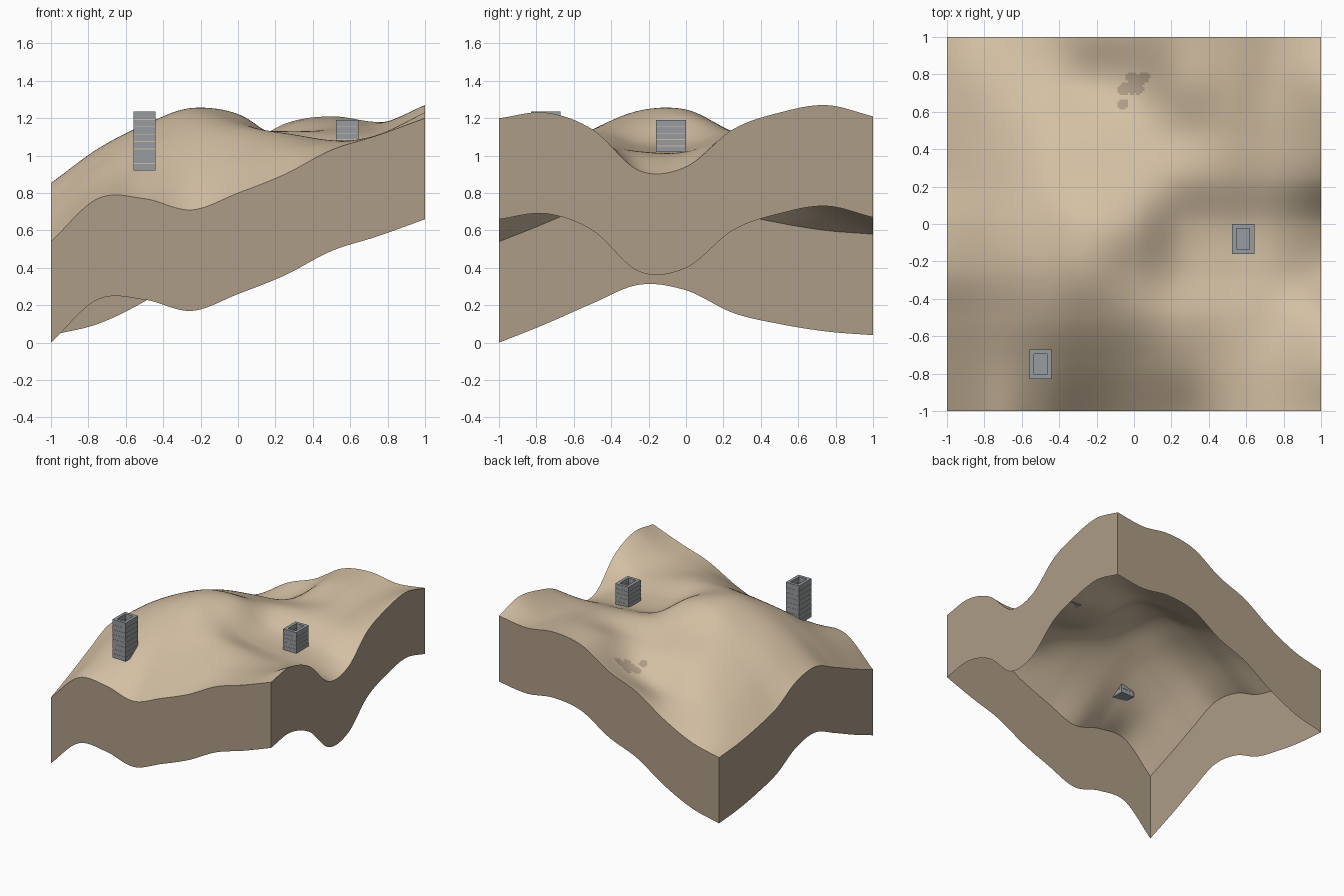
import bpy, bmesh
from mathutils import Vector

cube = bpy.data.objects.get("Cube")
if cube:
    bpy.data.objects.remove(cube, do_unlink=True)


def material(name, rgb):
    mat = bpy.data.materials.new(name)
    mat.use_nodes = True
    mat.diffuse_color = (*rgb, 1)
    mat.node_tree.nodes["Principled BSDF"].inputs["Base Color"].default_value = (*rgb, 1)
    return mat


sand = material("sand", (0.65, 0.52, 0.365))
earth = material("earth", (0.42, 0.335, 0.24))
stone = material("grey stone", (0.31, 0.335, 0.35))


def finish(bm, name, materials):
    mesh = bpy.data.meshes.new(name)
    bm.to_mesh(mesh)
    bm.free()
    obj = bpy.data.objects.new(name, mesh)
    bpy.context.collection.objects.link(obj)
    for mat in materials:
        mesh.materials.append(mat)
    return obj


# Coarse heights in hundredths: rows run front to back, columns left to right on x
HEIGHTS = [[float(h) for h in row.split()] for row in (
    "54 77 77 71 80 90 103 111 120",
    "64 85 93 94 99 105 107 111 123",
    "75 95 108 113 114 112 108 107 114",
    "85 103 116 124 119 107 103 101 92",
    "82 102 115 124 122 107 103 101 94",
    "70 93 108 112 113 113 112 111 114",
    "64 84 98 102 104 110 115 115 123",
    "60 75 84 87 96 115 119 117 127",
    "58 64 76 92 102 117 121 118 121")]


def spline(values, t):
    """Smooth interpolation through evenly spaced values, t from 0 to 1."""
    padded = [2 * values[0] - values[1], *values, 2 * values[-1] - values[-2]]
    pos = t * (len(values) - 1)
    i = min(int(pos), len(values) - 2)
    u = pos - i
    a, b, c, d = padded[i:i + 4]
    return b + u / 2 * (c - a + u * (2 * a - 5 * b + 4 * c - d + u * (3 * (b - c) + d - a)))


def ground(x, y):
    column = [spline(row, (x + 1) / 2) for row in HEIGHTS]
    return spline(column, (y + 1) / 2) / 100


# Terrain surface, with a small patch of bare earth near the back
N = 180
bm = bmesh.new()
bmesh.ops.create_grid(bm, x_segments=N, y_segments=N, size=1)
for v in bm.verts:
    v.co.z = ground(v.co.x, v.co.y)
patches = [((-0.055, 0.72), 0.033), ((-0.015, 0.73), 0.037), ((-0.01, 0.78), 0.033),
           ((0.02, 0.725), 0.033), ((0.03, 0.765), 0.025), ((0.055, 0.785), 0.03),
           ((-0.058, 0.64), 0.03)]
for f in bm.faces:
    f.smooth = True
    centre = f.calc_center_median().to_2d()
    if any((centre - Vector(p)).length < r for p, r in patches):
        f.material_index = 1
finish(bm, "terrain_surface", [sand, earth])

# Skirt: four walls that follow the terrain edge, open underneath
DROP = 0.54
bm = bmesh.new()
corners = [Vector(c) for c in ((-1, -1), (1, -1), (1, 1), (-1, 1))]
for k, start in enumerate(corners):
    end = corners[(k + 1) % 4]
    previous = None
    for i in range(N + 1):
        p = start.lerp(end, i / N)
        z = ground(p.x, p.y)
        pair = [bm.verts.new((p.x, p.y, z - DROP)), bm.verts.new((p.x, p.y, z))]
        if previous:
            bm.faces.new((previous[0], pair[0], pair[1], previous[1]))
        previous = pair
finish(bm, "terrain_skirt", [earth])


def box(bm, low, high):
    low, high = Vector(low), Vector(high)
    verts = bmesh.ops.create_cube(bm, size=1)["verts"]
    for v in verts:
        v.co = (low + high) / 2 + v.co * (high - low)


def ring(bm, x, y, half_x, half_y, wall, z0, z1):
    for side in (-1, 1):
        cx = x + side * (half_x - wall / 2)
        box(bm, (cx - wall / 2, y - half_y, z0), (cx + wall / 2, y + half_y, z1))
        cy = y + side * (half_y - wall / 2)
        box(bm, (x - half_x + wall, cy - wall / 2, z0), (x + half_x - wall, cy + wall / 2, z1))


def chimney(name, x, y, bottom, top, courses):
    half_x, half_y, wall, joint = 0.06, 0.08, 0.025, 0.004
    step = (top - bottom) / courses
    # Stone courses separated by thin joints, with a floor inside
    bm = bmesh.new()
    for i in range(courses):
        z = bottom + i * step
        ring(bm, x, y, half_x, half_y, wall, z, z + step - (joint if i < courses - 1 else 0))
    box(bm, (x - half_x + wall, y - half_y + wall, bottom),
        (x + half_x - wall, y + half_y - wall, top - 0.06))
    finish(bm, name + "_courses", [stone])
    # Mortar showing in the joints
    bm = bmesh.new()
    ring(bm, x, y, half_x - 0.002, half_y - 0.002, wall - 0.004, bottom + joint, top - joint)
    finish(bm, name + "_mortar", [sand])


chimney("front_chimney", -0.5, -0.75, 0.92, 1.235, 8)
chimney("side_chimney", 0.583, -0.08, 1.02, 1.19, 5)
